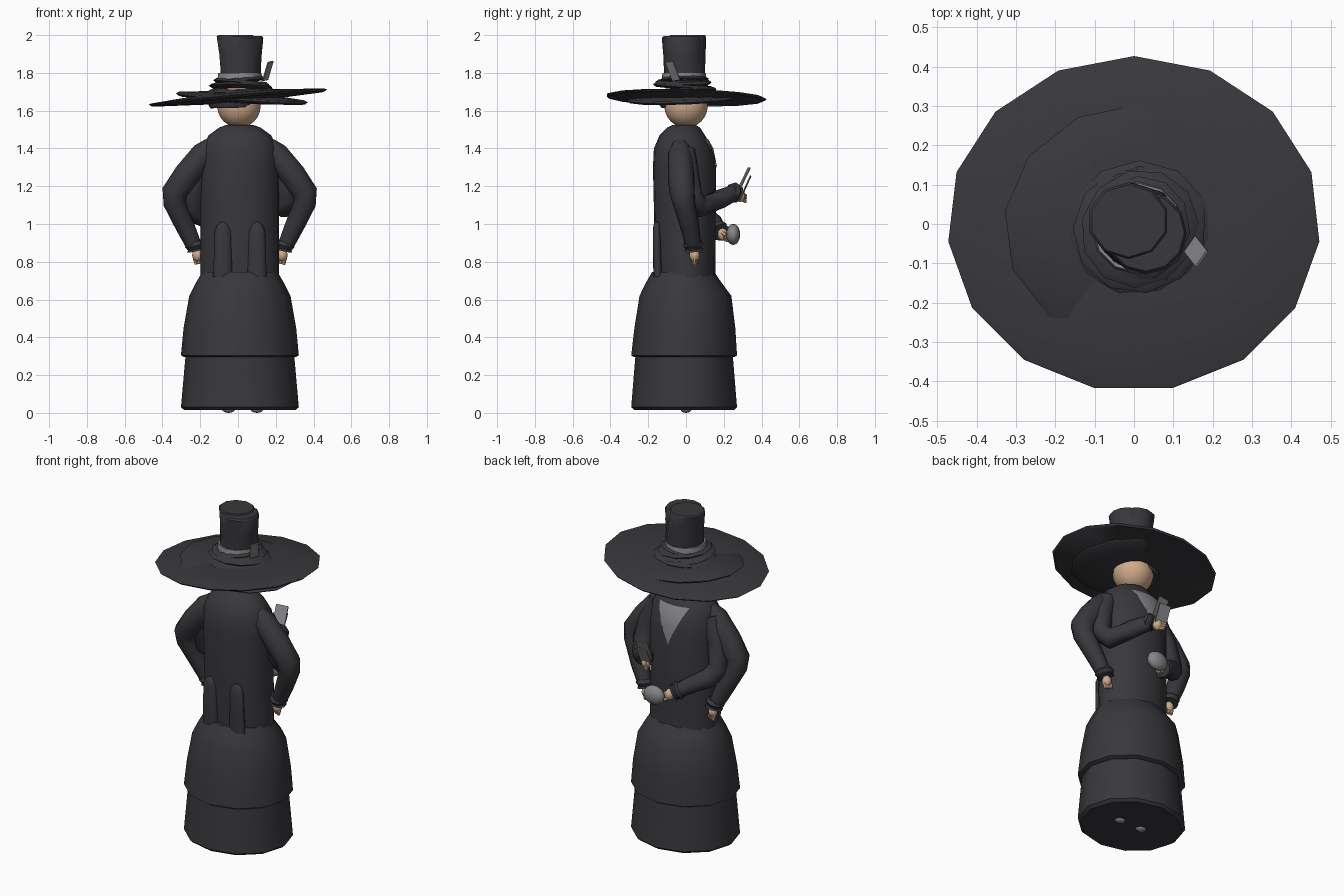
import bpy, bmesh, math
from mathutils import Vector, Matrix, Euler

if "Cube" in bpy.data.objects:
    bpy.data.objects.remove(bpy.data.objects["Cube"])


def material(name, rgb):
    m = bpy.data.materials.new(name)
    m.diffuse_color = (*rgb, 1)
    m.use_nodes = True
    m.node_tree.nodes["Principled BSDF"].inputs["Base Color"].default_value = m.diffuse_color
    return m


BLACK = material("black cloth", (0.04, 0.04, 0.046))
GREY = material("grey", (0.24, 0.24, 0.25))
SKIN = material("skin", (0.62, 0.40, 0.25))


def finish(name, bm, mat, angle=40):
    bmesh.ops.recalc_face_normals(bm, faces=bm.faces)
    me = bpy.data.meshes.new(name)
    bm.to_mesh(me)
    bm.free()
    ob = bpy.data.objects.new(name, me)
    bpy.context.collection.objects.link(ob)
    me.materials.append(mat)
    bpy.ops.object.select_all(action='DESELECT')
    ob.select_set(True)
    bpy.context.view_layer.objects.active = ob
    bpy.ops.object.shade_smooth_by_angle(angle=math.radians(angle))
    return ob


def skin_rings(bm, rings):
    """Bridge rings of points and cap both ends."""
    vs = [[bm.verts.new(p) for p in r] for r in rings]
    n = len(vs[0])
    for a, b in zip(vs, vs[1:]):
        for i in range(n):
            j = (i + 1) % n
            bm.faces.new((a[i], a[j], b[j], b[i]))
    bm.faces.new(vs[0][::-1])
    bm.faces.new(vs[-1])


def loft(name, rings, mat, n=12, rot=(0, 0, 0), at=(0, 0, 0), start=math.pi / 2, angle=40):
    """Stack of horizontal ellipses: (x, y, z, rx, ry)."""
    bm = bmesh.new()
    skin_rings(bm, [[(x + rx * math.cos(start + math.tau * i / n),
                      y + ry * math.sin(start + math.tau * i / n), z) for i in range(n)]
                    for x, y, z, rx, ry in rings])
    bm.transform(Matrix.Translation(at) @ Euler(rot).to_matrix().to_4x4())
    return finish(name, bm, mat, angle)


def tube(name, pts, mat, n=8):
    """Tapered tube through (x, y, z, radius)."""
    bm = bmesh.new()
    ps = [Vector(p[:3]) for p in pts]
    rings = []
    for k, p in enumerate(ps):
        d = Vector()
        if k:
            d += (p - ps[k - 1]).normalized()
        if k < len(ps) - 1:
            d += (ps[k + 1] - p).normalized()
        d.normalize()
        u = d.cross(Vector((0.3, 1, 0.1))).normalized()
        w = d.cross(u)
        rings.append([p + pts[k][3] * (u * math.cos(math.tau * i / n) + w * math.sin(math.tau * i / n))
                      for i in range(n)])
    skin_rings(bm, rings)
    return finish(name, bm, mat, 55)


def ball(name, at, scale, mat, seg=12, rings=8, rot=(0, 0, 0)):
    bm = bmesh.new()
    bmesh.ops.create_uvsphere(bm, u_segments=seg, v_segments=rings, radius=1)
    bm.transform(Matrix.LocRotScale(Vector(at), Euler(rot), Vector(scale)))
    return finish(name, bm, mat, 60)


def plate(name, at, size, rot, mat):
    bm = bmesh.new()
    bmesh.ops.create_cube(bm, size=1)
    bm.transform(Matrix.LocRotScale(Vector(at), Euler(rot), Vector(size)))
    return finish(name, bm, mat, 30)


# Skirt tiers and shoes
loft("skirt_lower", [(.01, -.01, .015, .295, .265), (.01, -.01, .03, .312, .28),
                     (.01, -.01, .30, .288, .258)], BLACK, 12)
loft("skirt_upper", [(.01, -.01, .295, .295, .265), (.01, -.01, .305, .312, .28),
                     (.01, -.006, .45, .298, .267), (.01, -.003, .62, .268, .243),
                     (.01, -.012, .69, .232, .20), (.01, -.015, .745, .20, .165)], BLACK, 12)
for x in (-.05, .1):
    ball("shoe", (x, 0, .02), (.035, .03, .02), GREY, 8, 6)

# Coat body: (z, half width, back, front)
BODY = [(.72, .208, -.155, .155), (1.0, .208, -.168, .157), (1.3, .208, -.175, .16),
        (1.4, .203, -.17, .14), (1.47, .165, -.14, .10), (1.51, .11, -.10, .075), (1.525, .07, -.07, .05)]
loft("coat_body", [(.01, (b + f) / 2, z, w, (f - b) / 2) for z, w, b, f in BODY], BLACK, 20, angle=55)

# Coat tails on the back
for x in (-.08, .10):
    loft("coat_tail", [(x, -.148, .72, .052, .024), (x, -.152, .85, .047, .024),
                       (x, -.154, .96, .044, .022), (x, -.154, .995, .03, .018),
                       (x, -.154, 1.01, .01, .01)], BLACK, 12, angle=60)


# Shirt triangle laid on the chest
def chest(x, z):
    for a, b in zip(BODY, BODY[1:]):
        if a[0] <= z <= b[0]:
            t = (z - a[0]) / (b[0] - a[0])
            w, bk, fr = (a[i] + t * (b[i] - a[i]) for i in (1, 2, 3))
            return (bk + fr) / 2 + (fr - bk) / 2 * math.sqrt(max(0, 1 - ((x - .01) / w) ** 2)) + .005


bm = bmesh.new()
rows = []
for z in (1.23, 1.30, 1.35, 1.40, 1.45):
    half = .10 * (z - 1.225) / .225
    rows.append([bm.verts.new((.01 + half * k / 3, chest(.01 + half * k / 3, z), z)) for k in range(-3, 4)])
for a, b in zip(rows, rows[1:]):
    for i in range(6):
        bm.faces.new((a[i + 1], a[i], b[i], b[i + 1]))
finish("shirt_front", bm, GREY)


# Hand: palm, fingers and cuff ruffle
def hand(name, wrist, palm):
    w, p = Vector(wrist), Vector(palm)
    d = (p - w).normalized()
    side = d.cross(Vector((.3, 1, .1))).normalized()
    tube(name + "_cuff", [(*(w - d * .03), .043), (*(w - d * .01), .055),
                          (*(w + d * .01), .043), (*(w + d * .02), .05)], BLACK, 9)
    ball(name + "_palm", p, (.028, .028, .034), SKIN, 8, 6)
    for k in (-1, 0, 1):
        a = p + side * .017 * k + d * .012
        b = a + d * .035
        tube(name + "_finger", [(*a, .012), (*b, .009)], SKIN, 6)


# Outer pair of arms, hanging with bent elbows
for s in (-1, 1):
    def m(x, *r):
        return (.01 + s * x, *r)
    tube("outer_sleeve", [m(.15, -.03, 1.425, .04), m(.19, -.03, 1.375, .066), m(.28, -.025, 1.26, .072),
                          m(.345, -.02, 1.17, .068), m(.345, -.01, 1.11, .06),
                          m(.29, .02, .99, .052), m(.24, .04, .88, .042)], BLACK, 9)
    hand("outer_hand", m(.235, .04, .88), m(.225, .045, .835))

# Inner pair of arms, folded across the chest
tube("inner_sleeve_right", [(.19, .0, 1.39, .05), (.24, .01, 1.27, .06), (.265, .03, 1.14, .062),
                            (.24, .08, 1.09, .058), (.17, .18, 1.13, .052), (.10, .255, 1.165, .043)], BLACK, 9)
hand("inner_hand_right", (.10, .255, 1.165), (.07, .285, 1.15))
tube("inner_sleeve_left", [(-.17, .0, 1.39, .05), (-.22, .01, 1.25, .06), (-.245, .03, 1.10, .062),
                           (-.21, .08, 1.05, .056), (-.13, .145, 1.01, .048), (-.06, .175, .965, .042)], BLACK, 9)
hand("inner_hand_left", (-.06, .175, .965), (-.025, .195, .945))

# Held items
ball("held_pouch", (.04, .25, .945), (.068, .037, .056), GREY, 12, 8)
plate("held_card", (.07, .305, 1.235), (.075, .006, .14), (-.45, 0, .15), GREY)
plate("held_card", (.06, .32, 1.205), (.075, .006, .11), (-.42, 0, -.05), GREY)

# Head and hat lining
ball("head", (.005, 0, 1.625), (.115, .115, .115), SKIN, 16, 12)
loft("hat_lining", [(.005, -.012, 1.615, .118, .118), (.005, -.012, 1.63, .128, .128),
                    (.005, -.01, 1.68, .125, .125)], BLACK, 12, rot=(0, -.02, 0))

# Brim: two crossed discs
loft("brim_large", [(0, 0, -.022, .15, .14), (0, 0, -.006, .465, .417), (0, 0, .004, .476, .427),
                    (0, 0, .008, .465, .417), (0, 0, .022, .30, .27), (0, 0, .032, .14, .13)],
     BLACK, 15, rot=(-.024, -.085, 0), at=(0, 0, 1.668))
loft("brim_small", [(0, 0, -.02, .14, .13), (0, 0, -.008, .34, .30), (0, 0, .002, .352, .312),
                    (0, 0, .012, .335, .295), (0, 0, .03, .14, .13)],
     BLACK, 13, rot=(.04, .07, 0), at=(.02, -.005, 1.664))

# Gathered rolls around the crown
for i, (z, r, tx, ty) in enumerate([(1.705, .182, .05, -.03), (1.728, .172, -.06, .05),
                                    (1.75, .155, .05, .06), (1.765, .135, -.05, -.05)]):
    loft("hat_roll", [(0, 0, -.012, r - .02, r - .025), (0, 0, 0, r, r - .008),
                      (0, 0, .012, r - .018, r - .022)], BLACK, 11,
         rot=(tx, ty, i * .4), at=(.015, -.012, z))

# Band, tucked card and crown
loft("hat_band", [(.01, -.01, 1.76, .12, .12), (.01, -.01, 1.80, .114, .114)], GREY, 12, rot=(0, 0, 0))
loft("crown_main", [(.012, -.008, 1.77, .108, .108), (.02, -.015, 1.88, .104, .104),
                    (.03, -.022, 1.985, .104, .106), (.03, -.022, 1.994, .098, .098)], BLACK, 12)
loft("crown_back", [(.012, -.008, 1.80, .108, .108), (0, .0, 1.90, .104, .104),
                    (-.014, .008, 1.992, .104, .098), (-.014, .008, 2.0, .097, .092)], BLACK, 10)
plate("hat_card", (.158, -.07, 1.81), (.006, .05, .11), (.15, .42, -.55), GREY)
